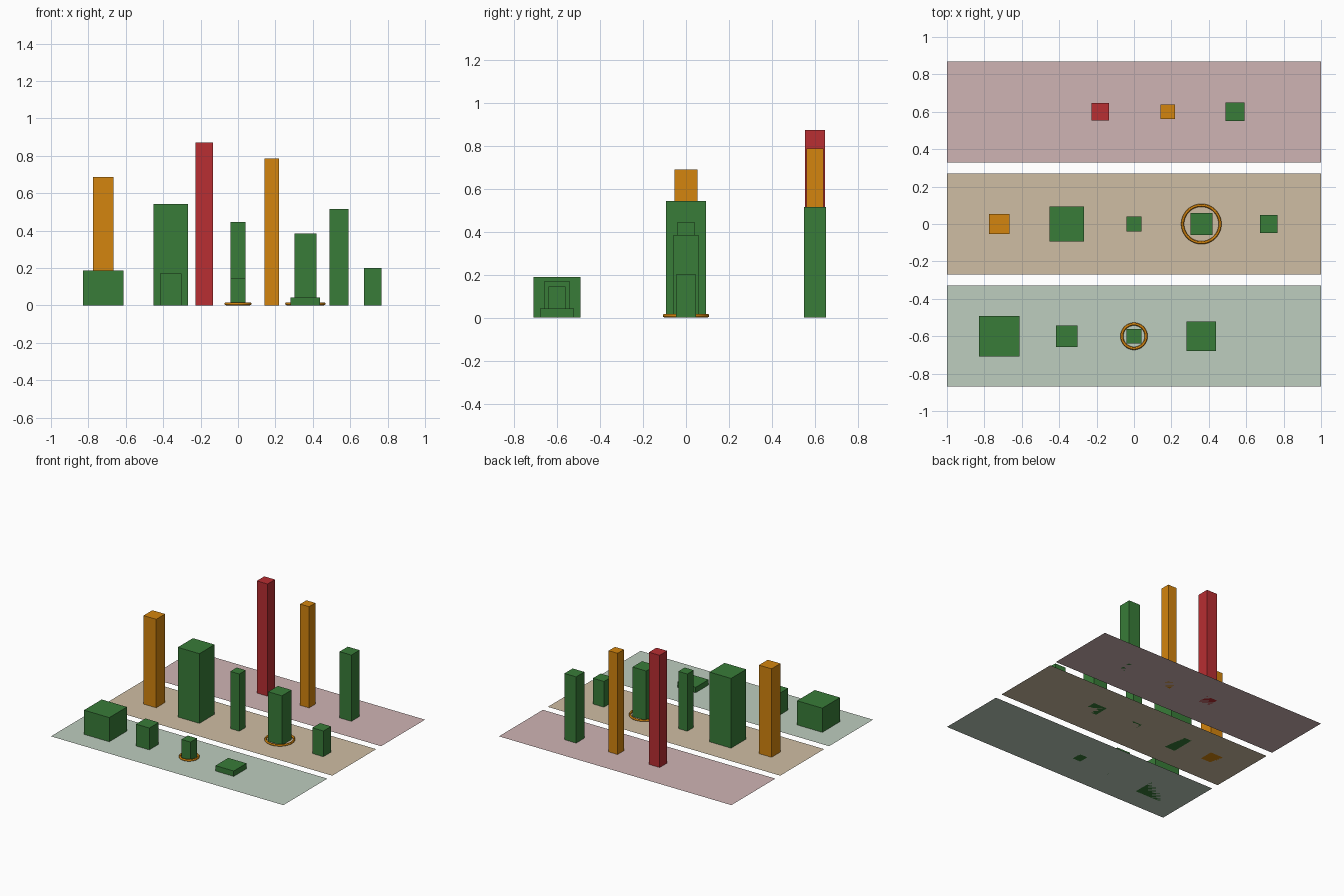
import bpy

if "Cube" in bpy.data.objects:
    bpy.data.objects.remove(bpy.data.objects["Cube"])


def material(name, rgb):
    """Flat material from sRGB 0-255 values."""
    lin = [(c / 255 / 12.92) if c < 11 else ((c / 255 + 0.055) / 1.055) ** 2.4 for c in rgb]
    m = bpy.data.materials.new(name)
    m.diffuse_color = (*lin, 1)
    m.use_nodes = True
    m.node_tree.nodes["Principled BSDF"].inputs["Base Color"].default_value = m.diffuse_color
    return m


green = material("green", (56, 124, 56))
orange = material("orange", (212, 133, 14))
red = material("red", (184, 46, 50))
pale_green = material("pale green", (190, 205, 191))
pale_tan = material("pale tan", (207, 190, 164))
pale_pink = material("pale pink", (207, 180, 180))


def finish(name, mat):
    ob = bpy.context.object
    ob.name = name
    ob.data.materials.append(mat)
    return ob


def lane(name, y, mat):
    bpy.ops.mesh.primitive_plane_add(size=1, location=(0, y, 0))
    ob = finish(name, mat)
    ob.scale = (2, 0.54, 1)


def block(name, x, y, width, height, mat):
    bpy.ops.mesh.primitive_cube_add(size=1, location=(x, y, height / 2))
    ob = finish(name, mat)
    ob.scale = (width, width, height)


def ring(name, x, y, outer):
    bpy.ops.mesh.primitive_torus_add(location=(x, y, 0.009), major_radius=outer - 0.008,
                                     minor_radius=0.008, major_segments=48, minor_segments=12)
    finish(name, orange)
    bpy.ops.object.shade_smooth_by_angle()


# Ground lanes
lane("front_lane", -0.6, pale_green)
lane("middle_lane", 0, pale_tan)
lane("back_lane", 0.6, pale_pink)

# Square towers per lane: x, width, height, colour
rows = {
    "front": (-0.6, [(-0.72, 0.217, 0.188, green), (-0.36, 0.115, 0.17, green),
                     (0, 0.078, 0.145, green), (0.36, 0.157, 0.042, green)]),
    "middle": (0, [(-0.72, 0.109, 0.688, orange), (-0.36, 0.186, 0.542, green),
                   (0, 0.078, 0.445, green), (0.36, 0.118, 0.385, green),
                   (0.72, 0.095, 0.2, green)]),
    "back": (0.6, [(-0.18, 0.092, 0.872, red), (0.18, 0.077, 0.787, orange),
                   (0.54, 0.101, 0.515, green)]),
}
for row, (y, towers) in rows.items():
    for i, (x, w, h, mat) in enumerate(towers, 1):
        block(f"{row}_tower_{i}", x, y, w, h, mat)

# Rings around two tower bases
ring("front_base_ring", 0, -0.6, 0.073)
ring("middle_base_ring", 0.36, 0, 0.108)
